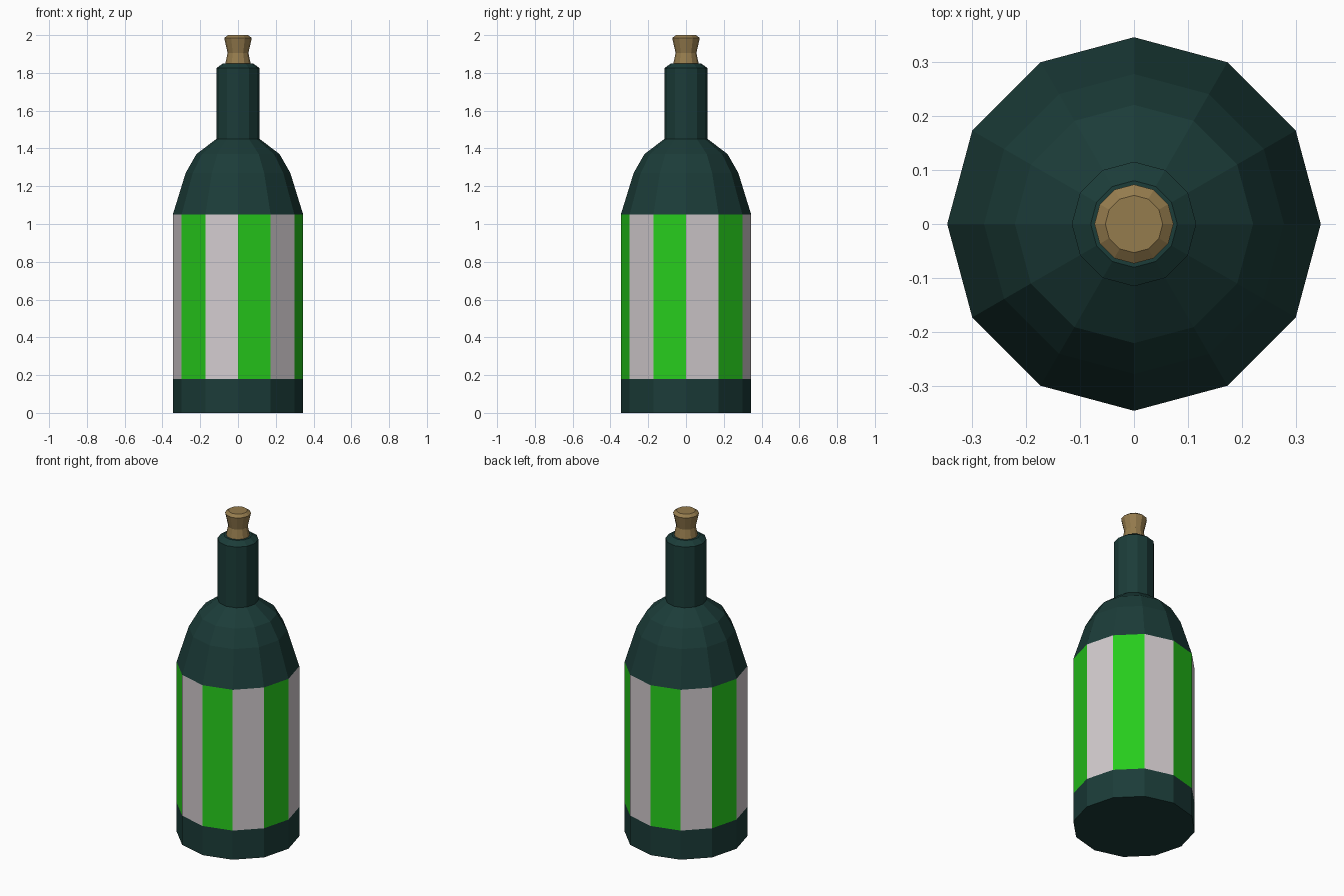
import bpy, bmesh
from math import cos, sin, pi

if "Cube" in bpy.data.objects:
    bpy.data.objects.remove(bpy.data.objects["Cube"])

SIDES = 12


def material(name, rgb):
    m = bpy.data.materials.new(name)
    m.diffuse_color = (*rgb, 1)
    m.use_nodes = True
    m.node_tree.nodes["Principled BSDF"].inputs["Base Color"].default_value = m.diffuse_color
    return m


def lathe(name, profile, mats, pick=lambda ring, side: 0):
    """Turn a (radius, z) profile into a capped, flat-faced solid."""
    bm = bmesh.new()
    rings = [[bm.verts.new((r * cos(2 * pi * k / SIDES), r * sin(2 * pi * k / SIDES), z))
              for k in range(SIDES)] for r, z in profile]
    for i, (lo, hi) in enumerate(zip(rings, rings[1:])):
        for k in range(SIDES):
            n = (k + 1) % SIDES
            face = bm.faces.new((lo[k], lo[n], hi[n], hi[k]))
            face.material_index = pick(i, k)
    bm.faces.new(rings[0][::-1])
    bm.faces.new(rings[-1])
    mesh = bpy.data.meshes.new(name)
    bm.to_mesh(mesh)
    bm.free()
    for m in mats:
        mesh.materials.append(m)
    obj = bpy.data.objects.new(name, mesh)
    bpy.context.collection.objects.link(obj)
    return obj


glass = material("dark_glass", (0.011, 0.045, 0.040))
white = material("label_white", (0.65, 0.60, 0.62))
green = material("label_green", (0.02, 0.60, 0.012))
tan = material("cork_tan", (0.30, 0.20, 0.075))

# Bottle: base, striped label band (ring 1), shoulder, neck and bevelled lip
lathe("bottle",
      [(0.345, 0), (0.345, 0.18), (0.345, 1.05), (0.277, 1.27), (0.22, 1.37),
       (0.115, 1.45), (0.115, 1.825), (0.08, 1.85)],
      [glass, white, green],
      lambda ring, side: 1 + side % 2 if ring == 1 else 0)

# Cork: pinched waist and bevelled top
lathe("cork",
      [(0.067, 1.85), (0.055, 1.905), (0.073, 1.985), (0.053, 2.0)],
      [tan])
